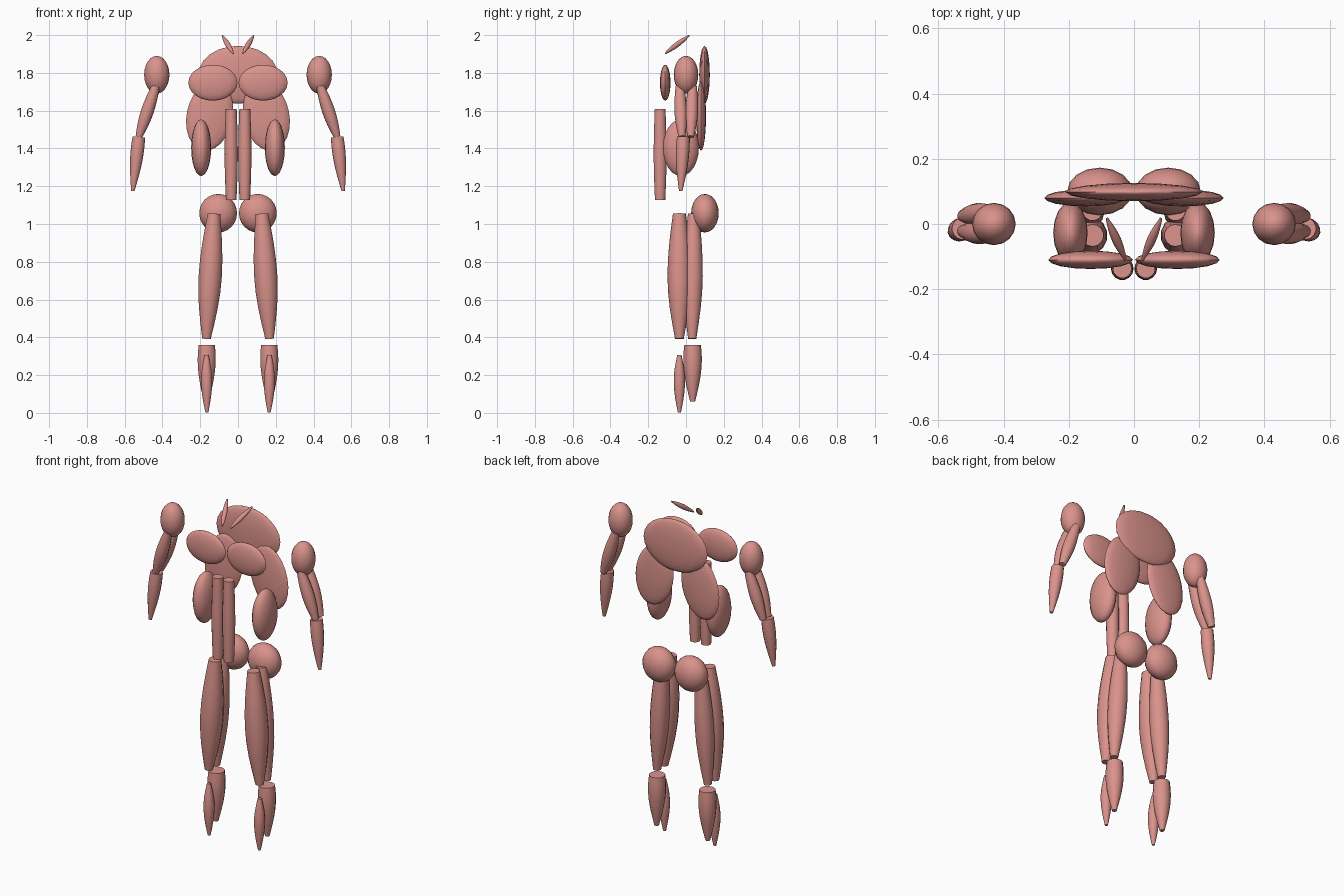
import bpy, bmesh, math
from mathutils import Vector, Matrix

if "Cube" in bpy.data.objects:
    bpy.data.objects.remove(bpy.data.objects["Cube"])

mat = bpy.data.materials.new("muscle_red")
mat.diffuse_color = (0.70, 0.29, 0.26, 1)
mat.use_nodes = True
mat.node_tree.nodes["Principled BSDF"].inputs["Base Color"].default_value = mat.diffuse_color


def finish(bm, name):
    bmesh.ops.recalc_face_normals(bm, faces=bm.faces[:])
    me = bpy.data.meshes.new(name)
    bm.to_mesh(me)
    bm.free()
    ob = bpy.data.objects.new(name, me)
    bpy.context.collection.objects.link(ob)
    me.materials.append(mat)
    bpy.ops.object.select_all(action='DESELECT')
    ob.select_set(True)
    bpy.context.view_layer.objects.active = ob
    bpy.ops.object.shade_smooth_by_angle(angle=math.radians(50))


def ellipsoid(name, centre, radii, tilt=0.0):
    bm = bmesh.new()
    bmesh.ops.create_uvsphere(bm, u_segments=16, v_segments=12, radius=1)
    m = Matrix.Translation(centre) @ Matrix.Rotation(tilt, 4, 'Y') @ Matrix.Diagonal((*radii, 1))
    bm.transform(m)
    finish(bm, name)


def spindle(name, start, end, profile):
    """Closed bulging muscle; profile is (fraction along axis, radius)."""
    a, b = Vector(start), Vector(end)
    rot = (b - a).to_track_quat('Z', 'Y').to_matrix()
    n = 14
    bm = bmesh.new()
    rings = []
    for t, r in profile:
        c = a.lerp(b, t)
        rings.append([bm.verts.new(c + rot @ Vector((r * math.cos(k * math.tau / n),
                                                    r * math.sin(k * math.tau / n), 0)))
                      for k in range(n)])
    for lo, hi in zip(rings, rings[1:]):
        for k in range(n):
            bm.faces.new((lo[k], lo[(k + 1) % n], hi[(k + 1) % n], hi[k]))
    bm.faces.new(rings[0])
    bm.faces.new(rings[-1])
    finish(bm, name)


def bulge(r0, rm, r1, peak=0.5, steps=8):
    """Smooth swelling from r0 to rm at the peak and down to r1."""
    out = []
    for i in range(steps + 1):
        t = i / steps
        u, r = (t / peak, r0) if t < peak else ((1 - t) / (1 - peak), r1)
        out.append((t, r + (rm - r) * math.sin(u * math.pi / 2)))
    return out


# Upper back, single broad muscle
ellipsoid("trapezius", (0, 0.098, 1.79), (0.21, 0.028, 0.153))

for side, s in (("left", -1), ("right", 1)):
    # Torso
    ellipsoid(f"pectoral_{side}", (s * 0.133, -0.11, 1.748), (0.13, 0.028, 0.095))
    ellipsoid(f"latissimus_{side}", (s * 0.15, 0.08, 1.572), (0.122, 0.026, 0.186), -s * 0.2)
    ellipsoid(f"oblique_{side}", (s * 0.195, -0.027, 1.404), (0.053, 0.095, 0.15))
    spindle(f"abdominal_{side}", (s * 0.036, -0.137, 1.61), (s * 0.036, -0.137, 1.127),
            bulge(0.029, 0.035, 0.028))
    # Neck
    spindle(f"neck_muscle_{side}", (s * 0.083, 0.017, 1.998), (s * 0.026, -0.11, 1.903),
            bulge(0.004, 0.014, 0.004))
    # Arm
    ellipsoid(f"deltoid_{side}", (s * 0.43, 0, 1.79), (0.067, 0.065, 0.1))
    spindle(f"biceps_{side}", (s * 0.435, -0.033, 1.73), (s * 0.525, -0.022, 1.462),
            bulge(0.022, 0.034, 0.018))
    spindle(f"triceps_{side}", (s * 0.435, 0.035, 1.73), (s * 0.525, 0.025, 1.462),
            bulge(0.022, 0.034, 0.018))
    spindle(f"forearm_{side}", (s * 0.525, -0.014, 1.46), (s * 0.557, -0.028, 1.175),
            bulge(0.034, 0.036, 0.009, 0.2))
    # Hip and leg
    ellipsoid(f"glute_{side}", (s * 0.105, 0.1, 1.057), (0.1, 0.073, 0.102))
    spindle(f"quadriceps_{side}", (s * 0.127, -0.035, 1.055), (s * 0.167, -0.035, 0.392),
            bulge(0.034, 0.063, 0.023))
    spindle(f"hamstring_{side}", (s * 0.127, 0.04, 1.055), (s * 0.167, 0.033, 0.392),
            bulge(0.03, 0.053, 0.022))
    spindle(f"calf_{side}", (s * 0.165, 0.035, 0.36), (s * 0.168, 0.035, 0.06),
            bulge(0.044, 0.049, 0.013, 0.25))
    spindle(f"shin_{side}", (s * 0.167, -0.035, 0.307), (s * 0.165, -0.035, 0.001),
            bulge(0.011, 0.03, 0.008, 0.45))
